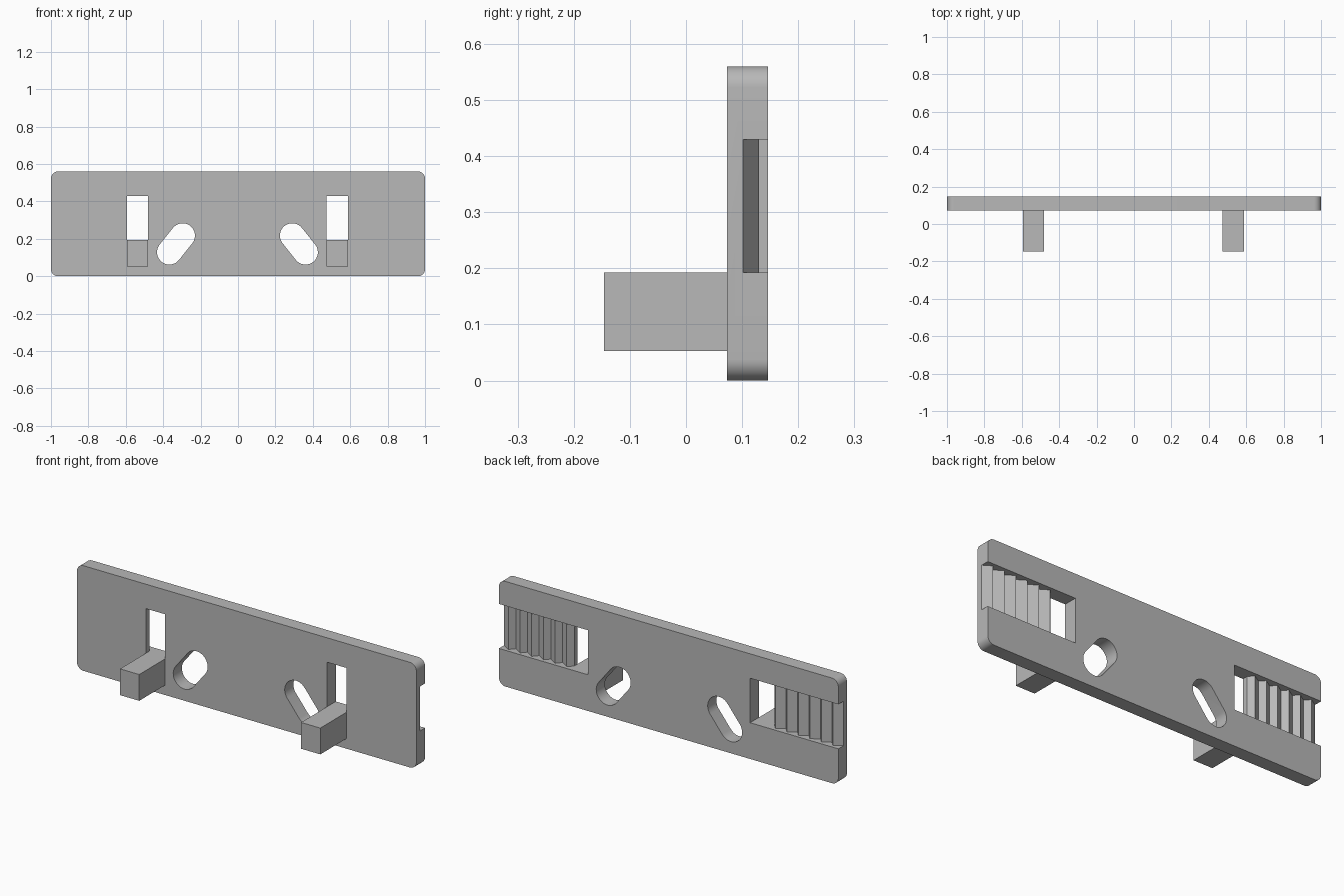
import bpy
import bmesh
import math
from mathutils import Vector

cube = bpy.data.objects.get("Cube")
if cube:
    bpy.data.objects.remove(cube, do_unlink=True)

grey = bpy.data.materials.new("plain_grey")
grey.use_nodes = True
colour = (0.48, 0.48, 0.48, 1)
grey.diffuse_color = colour
grey.node_tree.nodes["Principled BSDF"].inputs["Base Color"].default_value = colour

HEIGHT = 0.56
FRONT, BACK = 0.073, 0.146
PEG_FRONT = -0.146
MIDDLE = -0.003            # the paired features sit slightly off centre
WIN_IN, WIN_OUT = 0.477, 0.59
PEG_LOW, SILL, LINTEL = 0.053, 0.193, 0.43
FLOOR, CREST = 0.102, 0.13
TEETH = 6


def prism(name, points, offset):
    """Extrude a flat outline by an offset into a solid."""
    bm = bmesh.new()
    face = bm.faces.new([bm.verts.new(p) for p in points])
    result = bmesh.ops.extrude_face_region(bm, geom=[face])
    moved = [g for g in result["geom"] if isinstance(g, bmesh.types.BMVert)]
    bmesh.ops.translate(bm, vec=Vector(offset), verts=moved)
    bmesh.ops.recalc_face_normals(bm, faces=bm.faces)
    mesh = bpy.data.meshes.new(name)
    bm.to_mesh(mesh)
    bm.free()
    mesh.materials.append(grey)
    obj = bpy.data.objects.new(name, mesh)
    bpy.context.collection.objects.link(obj)
    return obj


def arc(cx, cz, radius, start, sweep, steps):
    """Points of an arc in the xz plane, angles in degrees."""
    angles = [math.radians(start + sweep * i / steps) for i in range(steps + 1)]
    return [(cx + radius * math.cos(a), cz + radius * math.sin(a)) for a in angles]


def activate(obj):
    bpy.ops.object.select_all(action="DESELECT")
    obj.select_set(True)
    bpy.context.view_layer.objects.active = obj


def cut(target, cutter):
    cutter.hide_render = True
    mod = target.modifiers.new("cut", "BOOLEAN")
    mod.operation = "DIFFERENCE"
    mod.solver = "EXACT"
    mod.object = cutter
    activate(target)
    bpy.ops.object.modifier_apply(modifier=mod.name)
    bpy.data.objects.remove(cutter, do_unlink=True)


# Plate with rounded corners
r = 0.038
outline = []
for cx, cz, start in ((1 - r, HEIGHT - r, 0), (r - 1, HEIGHT - r, 90),
                      (r - 1, r, 180), (1 - r, r, 270)):
    outline += arc(cx, cz, r, start, 90, 10)
plate = prism("plate", [(x, FRONT, z) for x, z in outline], (0, BACK - FRONT, 0))

for side, label in ((1, "left"), (-1, "right")):
    # Window joined to a toothed pocket that runs out of the plate end
    profile = [(WIN_IN, 0), (WIN_OUT, 0), (WIN_OUT, FLOOR)]
    pitch = (1 - MIDDLE * side - WIN_OUT) / TEETH
    for i in range(TEETH):
        x = WIN_OUT + i * pitch
        profile += [(x + pitch * 0.36, CREST), (x + pitch, FLOOR)]
    profile += [(1.1, FLOOR), (1.1, 0.2), (WIN_IN, 0.2)]
    pocket = prism("pocket_cutter",
                   [(MIDDLE + side * x, y, SILL) for x, y in profile],
                   (0, 0, LINTEL - SILL))
    cut(plate, pocket)

    # Slanted screw slot
    low, high = Vector((0.364, 0.128)), Vector((0.293, 0.217))
    lean = math.degrees(math.atan2(high.y - low.y, high.x - low.x))
    slot_outline = (arc(high.x, high.y, 0.066, lean - 90, 180, 16)
                    + arc(low.x, low.y, 0.066, lean + 90, 180, 16))
    slot = prism("slot_cutter",
                 [(MIDDLE + side * x, 0, z) for x, z in slot_outline],
                 (0, 0.3, 0))
    cut(plate, slot)

    # Square peg below the window
    corners = ((WIN_IN, PEG_LOW), (WIN_OUT, PEG_LOW), (WIN_OUT, SILL), (WIN_IN, SILL))
    prism(label + "_peg",
          [(MIDDLE + side * x, PEG_FRONT, z) for x, z in corners],
          (0, FRONT - PEG_FRONT, 0))

activate(plate)
bpy.ops.object.shade_smooth_by_angle(angle=math.radians(25))
